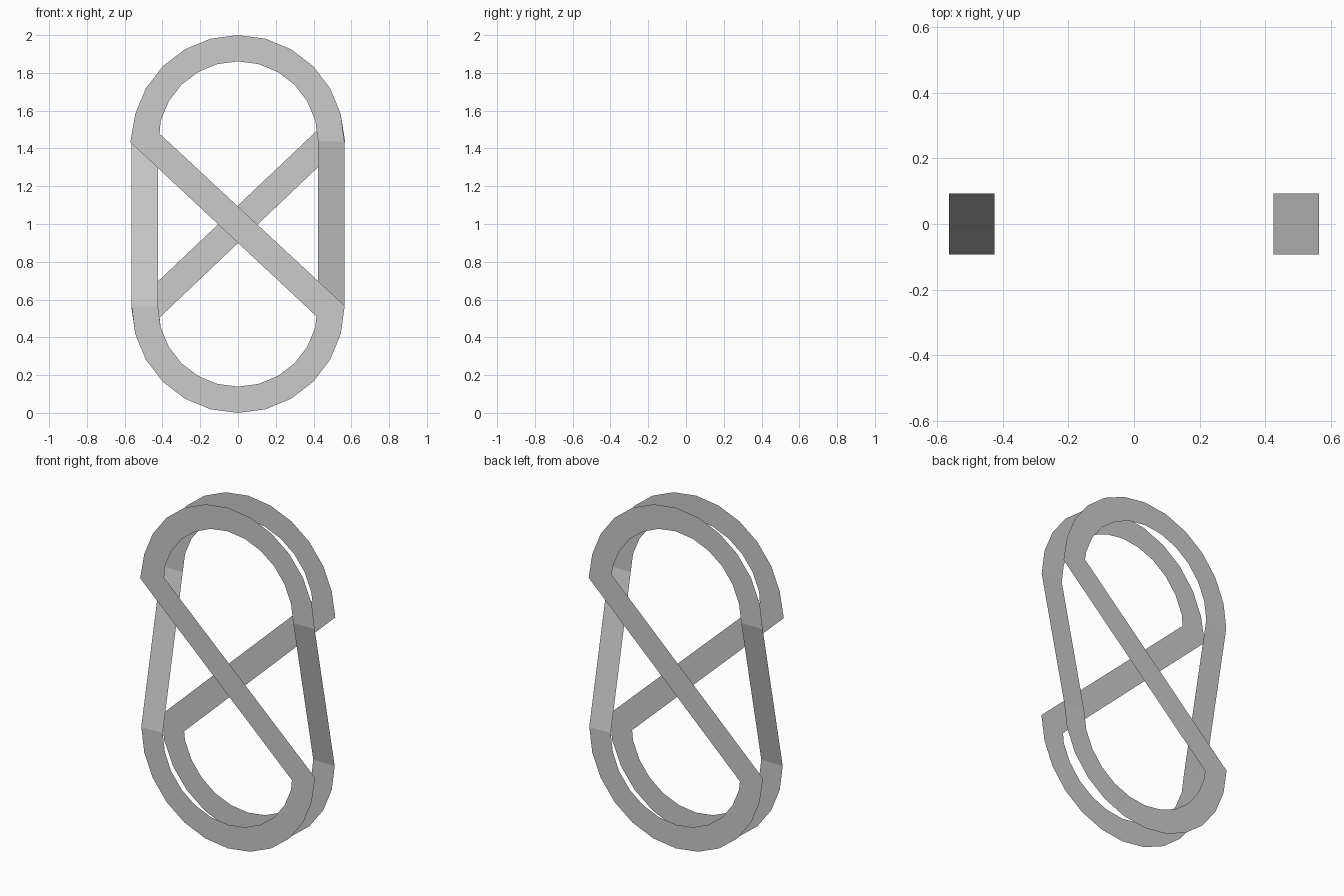
import bpy, bmesh
from math import sin, cos, pi

if "Cube" in bpy.data.objects:
    bpy.data.objects.remove(bpy.data.objects["Cube"])

R_OUT, R_IN = 0.563, 0.424   # ribbon edges on the round ends
Z_TOP, Z_BOT = 1.437, 0.563  # centres of the round ends
Y = 0.093                    # front and back layers
SEG = 12


def arc(y, zc, a0, a1, outer_left):
    """Half ring as a list of (left edge, right edge) pairs along the path."""
    pairs = []
    for i in range(SEG + 1):
        a = a0 + (a1 - a0) * i / SEG
        o = (R_OUT * cos(a), y, zc + R_OUT * sin(a))
        n = (R_IN * cos(a), y, zc + R_IN * sin(a))
        pairs.append((o, n) if outer_left else (n, o))
    return pairs


# Round ends in the order the ribbon travels
front_top = arc(-Y, Z_TOP, pi, 0, True)
back_bottom = arc(Y, Z_BOT, 0, -pi, True)
back_top = arc(Y, Z_TOP, 0, pi, False)
front_bottom = arc(-Y, Z_BOT, -pi, 0, False)

# Mitred corners where the diagonals meet the round ends
front_top[0] = ((-0.57, -Y, 1.433), (-0.415, -Y, 1.478))
front_bottom[-1] = ((0.415, -Y, 0.512), (0.565, -Y, 0.567))
back_bottom[-1] = ((-0.565, Y, 0.562), (-0.415, Y, 0.505))
back_top[0] = ((0.418, Y, 1.495), (0.567, Y, 1.437))

# One closed ribbon: gaps between arcs become side straps and diagonals
path = front_top + back_bottom + back_top + front_bottom
bm = bmesh.new()
rows = [(bm.verts.new(l), bm.verts.new(r)) for l, r in path]
for (l0, r0), (l1, r1) in zip(rows, rows[1:] + rows[:1]):
    bm.faces.new((l0, l1, r1, r0))
for f in bm.faces:
    f.normal_update()
    if f.normal.y < 0:
        f.normal_flip()
mesh = bpy.data.meshes.new("ribbon_loop")
bm.to_mesh(mesh)
bm.free()
bpy.context.collection.objects.link(bpy.data.objects.new("ribbon_loop", mesh))
